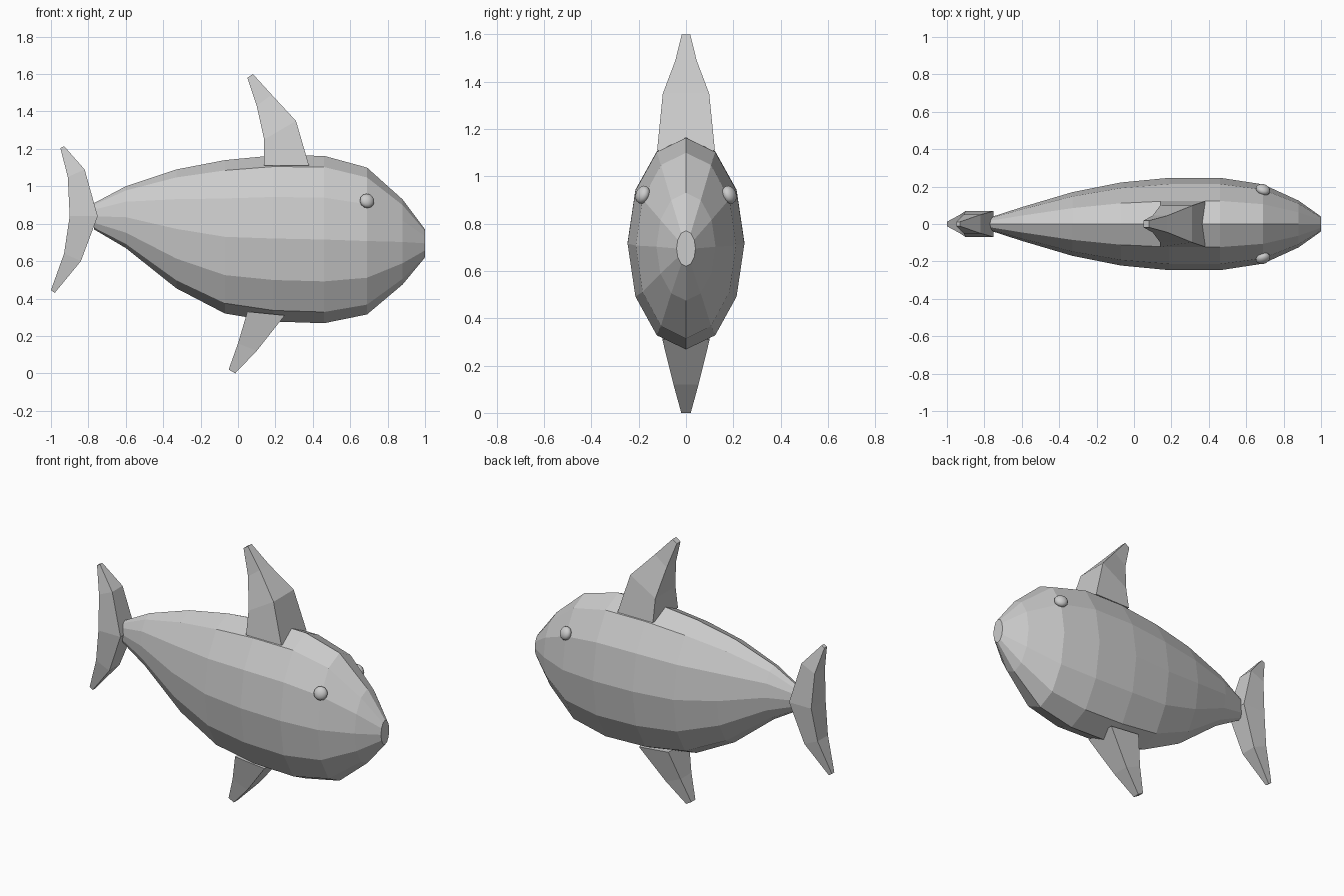
import bpy, bmesh
from math import sin, cos, pi
from mathutils import Vector

if "Cube" in bpy.data.objects:
    bpy.data.objects.remove(bpy.data.objects["Cube"])


def loft(name, rings):
    """Skin a list of equal-length point rings and cap both ends."""
    bm = bmesh.new()
    loops = [[bm.verts.new(p) for p in ring] for ring in rings]
    n = len(loops[0])
    for a, b in zip(loops, loops[1:]):
        for i in range(n):
            j = (i + 1) % n
            bm.faces.new((a[i], a[j], b[j], b[i]))
    bm.faces.new(loops[0])
    bm.faces.new(loops[-1])
    bmesh.ops.recalc_face_normals(bm, faces=bm.faces)
    me = bpy.data.meshes.new(name)
    bm.to_mesh(me)
    bm.free()
    ob = bpy.data.objects.new(name, me)
    bpy.context.collection.objects.link(ob)
    return ob


def fin(name, levels):
    """Four-sided fin; each level is rear x, rear z, front x, front z, half width."""
    loft(name, [[(rx, -w, rz), (fx, -w, fz), (fx, w, fz), (rx, w, rz)]
                for rx, rz, fx, fz, w in levels])


# Body: twelve-sided ellipses, each x, bottom z, top z, half width
stations = [(-0.77, 0.77, 0.91, 0.035), (-0.6, 0.67, 1.0, 0.09),
            (-0.33, 0.455, 1.09, 0.17), (-0.07, 0.32, 1.14, 0.222),
            (0.19, 0.277, 1.165, 0.247), (0.46, 0.268, 1.163, 0.247),
            (0.69, 0.315, 1.1, 0.212), (0.88, 0.475, 0.93, 0.125),
            (1.0, 0.62, 0.77, 0.04)]
loft("body", [[(x, w * sin(i * pi / 6),
                (lo + hi) / 2 + (hi - lo) / 2 * cos(i * pi / 6))
               for i in range(12)] for x, lo, hi, w in stations])

# Fins
fin("dorsal_fin", [(0.14, 1.11, 0.38, 1.11, 0.122),
                   (0.14, 1.25, 0.31, 1.35, 0.098),
                   (0.10, 1.43, 0.18, 1.49, 0.045),
                   (0.05, 1.58, 0.08, 1.60, 0.018)])
fin("belly_fin", [(0.05, 0.33, 0.25, 0.31, 0.1),
                  (0.0, 0.16, 0.10, 0.12, 0.053),
                  (-0.05, 0.02, -0.015, 0.0, 0.02)])
fin("tail_fin", [(-0.95, 1.205, -0.93, 1.215, 0.012),
                 (-0.91, 1.05, -0.82, 1.09, 0.05),
                 (-0.90, 0.84, -0.75, 0.84, 0.07),
                 (-0.93, 0.64, -0.84, 0.60, 0.05),
                 (-1.0, 0.445, -0.98, 0.43, 0.012)])

# Eyes: flattened balls lying on the sides of the head
for side, label in ((-1, "right"), (1, "left")):
    bpy.ops.mesh.primitive_uv_sphere_add(segments=12, ring_count=8, radius=0.04,
                                         location=(0.69, side * 0.183, 0.922))
    eye = bpy.context.object
    eye.name = label + "_eye"
    eye.scale = (1, 1, 0.7)
    normal = Vector((0.35, side * 0.85, 0.35))
    eye.rotation_euler = normal.to_track_quat('Z', 'Y').to_euler()
    bpy.ops.object.shade_smooth_by_angle()
